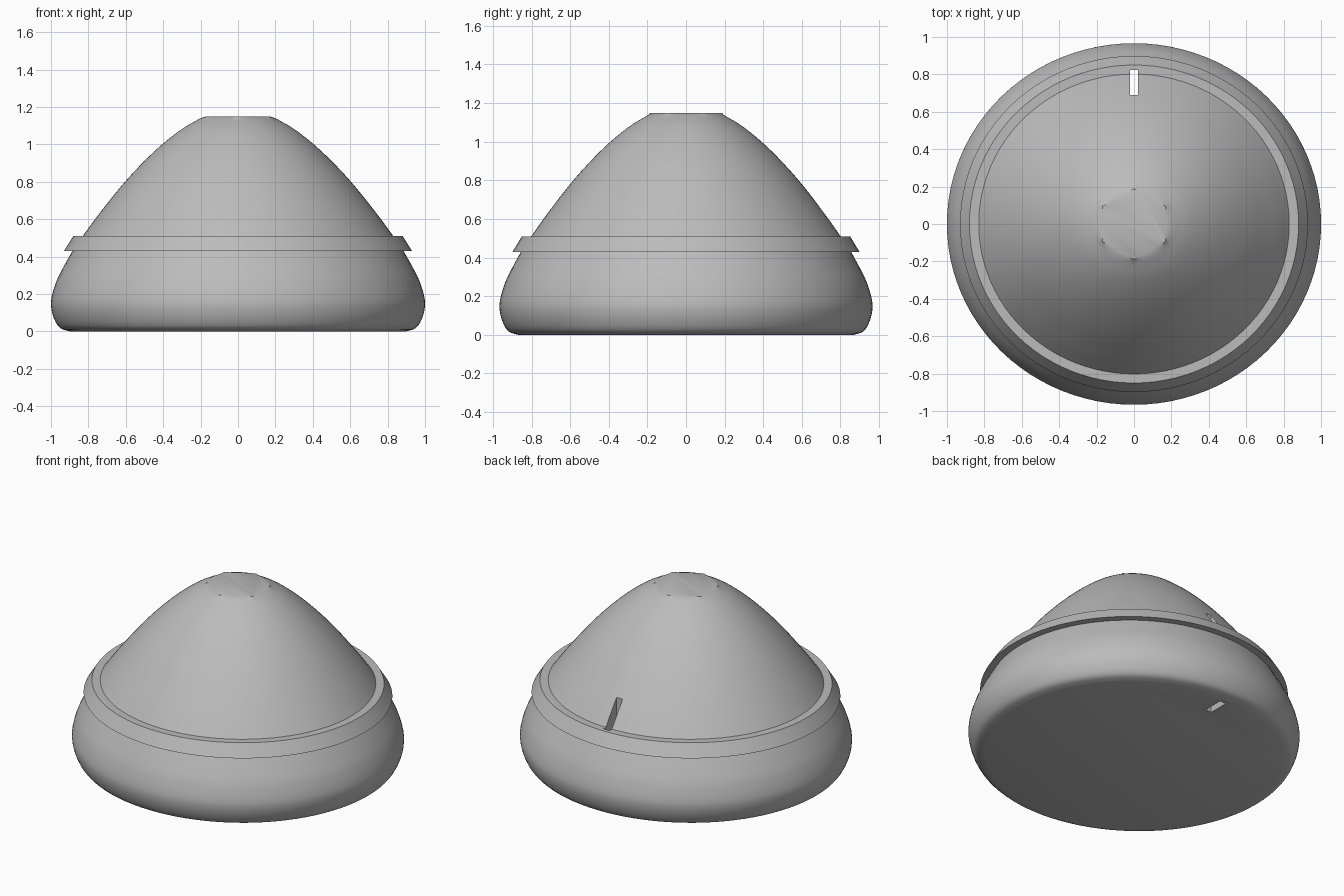
import bpy, bmesh, math
from mathutils import Vector

if "Cube" in bpy.data.objects:
    bpy.data.objects.remove(bpy.data.objects["Cube"], do_unlink=True)

SEGMENTS = 96
DEPTH = 0.966  # front-to-back squash of the oval plan

grey = bpy.data.materials.new("light_grey")
grey.use_nodes = True
colour = (0.5, 0.5, 0.5, 1)
grey.diffuse_color = colour
grey.node_tree.nodes["Principled BSDF"].inputs["Base Color"].default_value = colour


def smooth_path(points, steps=4):
    """Catmull-Rom curve through the points."""
    p = [Vector(q) for q in points]
    p = [2 * p[0] - p[1]] + p + [2 * p[-1] - p[-2]]
    path = []
    for a, b, c, d in zip(p, p[1:], p[2:], p[3:]):
        for i in range(steps):
            t = i / steps
            path.append(0.5 * (2 * b + (c - a) * t + (2 * a - 5 * b + 4 * c - d) * t**2
                               + (3 * b - a - 3 * c + d) * t**3))
    return path + [p[-2]]


def add_object(name, bm):
    bmesh.ops.recalc_face_normals(bm, faces=bm.faces)
    mesh = bpy.data.meshes.new(name)
    bm.to_mesh(mesh)
    bm.free()
    mesh.materials.append(grey)
    obj = bpy.data.objects.new(name, mesh)
    bpy.context.collection.objects.link(obj)
    return obj


def hexagon_radius(angle, corner):
    offset = (angle - math.pi / 2) % (math.pi / 3) - math.pi / 6
    return corner * math.cos(math.pi / 6) / math.cos(offset)


# Profile: rounded base, slanted flange, bell-shaped dome
base = smooth_path([(0.90, 0), (0.95, 0.017), (0.98, 0.06), (0.998, 0.12), (0.997, 0.18),
                    (0.97, 0.27), (0.93, 0.35), (0.885, 0.43)])
flange = [Vector((0.93, 0.43)), Vector((0.88, 0.51))]
dome = smooth_path([(0.83, 0.51), (0.74, 0.632), (0.60, 0.805), (0.45, 0.96),
                    (0.31, 1.075), (0.20, 1.14)])
profile = base + flange + dome

bm = bmesh.new()
rings = []
angles = [math.tau * i / SEGMENTS for i in range(SEGMENTS)]
for r, z in profile:
    rings.append([bm.verts.new((r * math.cos(a), r * DEPTH * math.sin(a), z)) for a in angles])

# Flat six-sided tip
tip = []
for a in angles:
    r = hexagon_radius(a, 0.195)
    tip.append(bm.verts.new((r * math.cos(a), r * DEPTH * math.sin(a), 1.15)))
rings.append(tip)

for low, high in zip(rings, rings[1:]):
    for i in range(SEGMENTS):
        j = (i + 1) % SEGMENTS
        bm.faces.new((low[i], low[j], high[j], high[i]))
bm.faces.new(rings[0])
bm.faces.new(rings[-1])
housing = add_object("housing", bm)

# Narrow slot through the back, from dome to underside
bm = bmesh.new()
bmesh.ops.create_cube(bm, size=1)
bmesh.ops.scale(bm, vec=(0.044, 0.135, 2), verts=bm.verts)
bmesh.ops.translate(bm, vec=(0, 0.757, 0.5), verts=bm.verts)
cutter = add_object("slot_cutter", bm)
cutter.hide_render = True

bpy.ops.object.select_all(action="DESELECT")
bpy.context.view_layer.objects.active = housing
housing.select_set(True)
cut = housing.modifiers.new("slot", "BOOLEAN")
cut.operation = "DIFFERENCE"
cut.solver = "EXACT"
cut.object = cutter
bpy.ops.object.modifier_apply(modifier=cut.name)
bpy.data.objects.remove(cutter, do_unlink=True)
bpy.ops.object.shade_smooth_by_angle(angle=math.radians(30))
